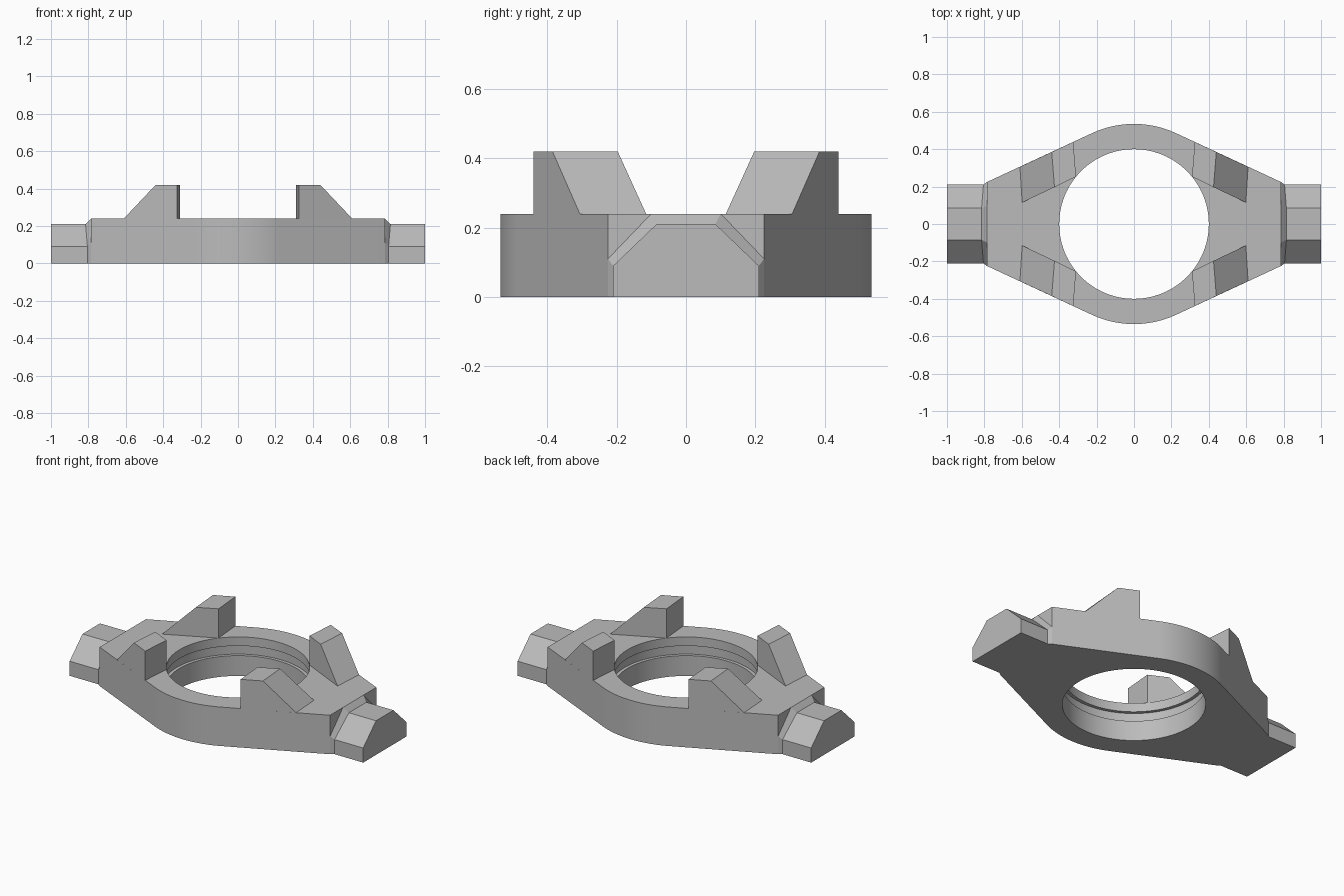
import bpy, bmesh
from math import sin, cos, radians, pi

if "Cube" in bpy.data.objects:
    bpy.data.objects.remove(bpy.data.objects["Cube"])

GREY = (0.5, 0.5, 0.5, 1)
grey = bpy.data.materials.new("plain grey")
grey.use_nodes = True
grey.diffuse_color = GREY
grey.node_tree.nodes["Principled BSDF"].inputs["Base Color"].default_value = GREY

BODY_TOP, PILLAR_TOP = 0.24, 0.42
RING_R, HOLE_R, GROOVE_R = 0.535, 0.4, 0.42
END_X, END_Y = 0.785, 0.225


def make_object(name, bm):
    bmesh.ops.recalc_face_normals(bm, faces=bm.faces[:])
    mesh = bpy.data.meshes.new(name)
    bm.to_mesh(mesh)
    bm.free()
    mesh.materials.append(grey)
    ob = bpy.data.objects.new(name, mesh)
    bpy.context.collection.objects.link(ob)
    return ob


def loft(name, sections):
    """Solid through a row of cross-sections with equal point counts."""
    bm = bmesh.new()
    loops = [[bm.verts.new(p) for p in s] for s in sections]
    n = len(loops[0])
    for a, b in zip(loops, loops[1:]):
        for i in range(n):
            j = (i + 1) % n
            bm.faces.new((a[i], a[j], b[j], b[i]))
    bm.faces.new(loops[0])
    bm.faces.new(loops[-1])
    return make_object(name, bm)


def mirror(ob, x, y):
    mod = ob.modifiers.new("mirror", 'MIRROR')
    mod.use_axis = (x, y, False)
    mod.use_mirror_merge = False


# Body outline: two end flats joined by tangents to round flanks
arc = [radians(65 + 50 * i / 32) for i in range(33)]
back = [(RING_R * cos(a), RING_R * sin(a)) for a in arc]
back = [(END_X, END_Y)] + back + [(-END_X, END_Y)]
outline = back + [(-x, -y) for x, y in back]
body = loft("body", [[(x, y, z) for x, y in outline] for z in (0, BODY_TOP)])

# Bore with a shallow groove, cut through the body
bore = [(HOLE_R, -0.1), (HOLE_R, 0.125), (GROOVE_R, 0.125),
        (GROOVE_R, 0.185), (HOLE_R, 0.185), (HOLE_R, 0.4)]
angles = [2 * pi * i / 96 for i in range(96)]
cutter = loft("bore_cutter", [[(r * cos(a), r * sin(a), z) for a in angles]
                              for r, z in bore])
cut = body.modifiers.new("bore", 'BOOLEAN')
cut.operation = 'DIFFERENCE'
cut.solver = 'EXACT'
cut.object = cutter
bpy.context.view_layer.objects.active = body
body.select_set(True)
bpy.ops.object.modifier_apply(modifier="bore")
bpy.data.objects.remove(cutter)
bpy.ops.object.shade_smooth_by_angle(angle=radians(25))

# Four ramped pillars, their outer sides flush with the body wall


def pillar_side(near, middle, far):
    return [(*near, BODY_TOP), (*near, PILLAR_TOP),
            (*middle, PILLAR_TOP), (*far, BODY_TOP)]


pillars = loft("ramped_pillars", [
    pillar_side((0.325, 0.439), (0.44, 0.385), (0.61, 0.306)),
    pillar_side((0.31, 0.253), (0.425, 0.197), (0.598, 0.115))])
mirror(pillars, True, True)

# End lugs: chamfered bars flaring out where they meet the body


def lug_section(x_low, x_high, half, shoulder, top_half, top):
    right = [(x_low, half, 0), (x_low, half, shoulder), (x_high, top_half, top)]
    return right + [(x, -y, z) for x, y, z in reversed(right)]


lugs = loft("end_lugs", [
    lug_section(END_X, END_X, 0.225, 0.11, 0.10, BODY_TOP),
    lug_section(0.805, 0.815, 0.21, 0.09, 0.085, 0.21),
    lug_section(1, 1, 0.21, 0.09, 0.085, 0.21)])
mirror(lugs, True, False)
